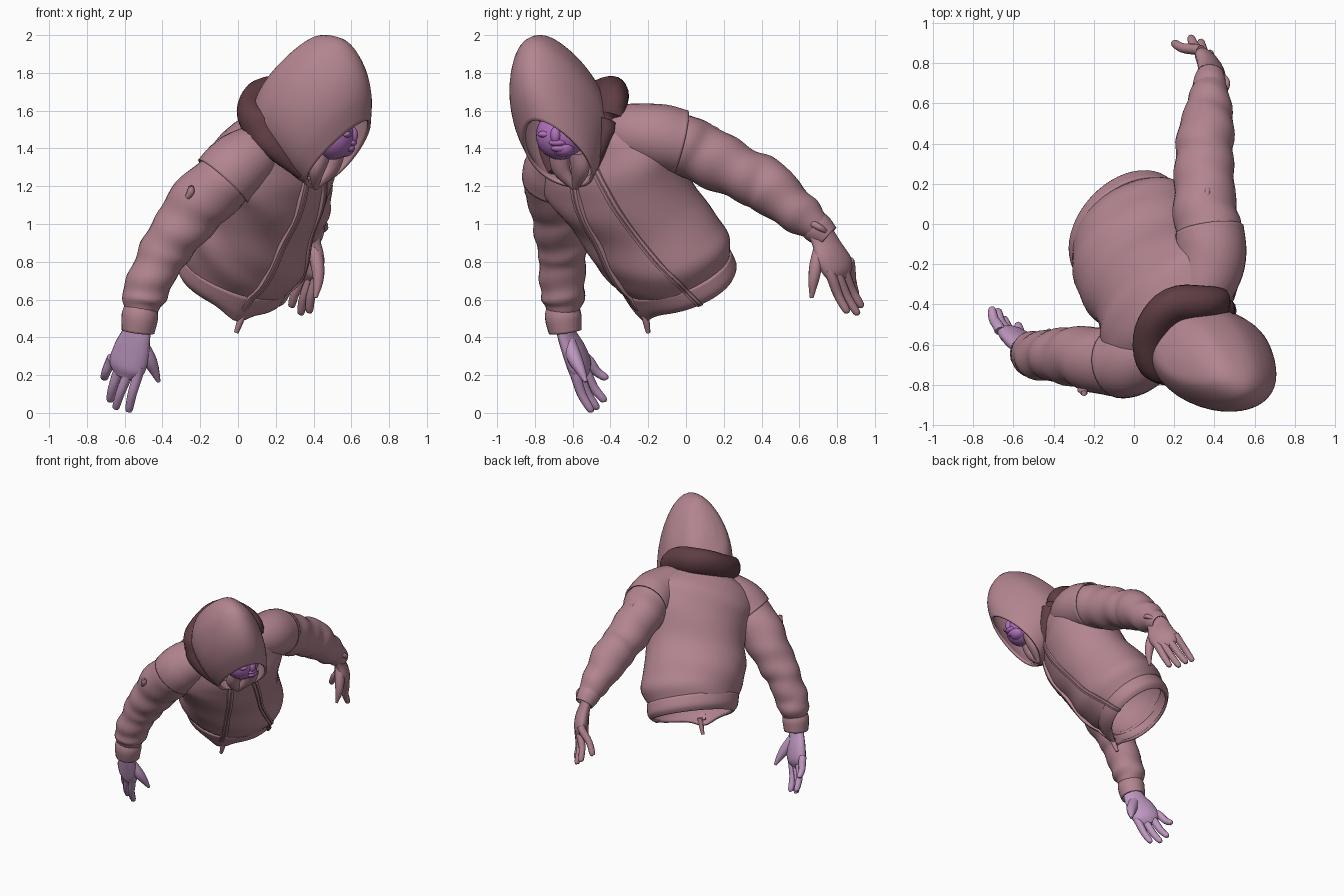
import bpy, bmesh, math
from mathutils import Vector

if "Cube" in bpy.data.objects:
    bpy.data.objects.remove(bpy.data.objects["Cube"], do_unlink=True)


def material(name, rgb):
    m = bpy.data.materials.new(name)
    m.use_nodes = True
    m.diffuse_color = (*rgb, 1)
    m.node_tree.nodes["Principled BSDF"].inputs["Base Color"].default_value = (*rgb, 1)
    return m


JACKET = material("dusty pink cloth", (.45, .235, .28))
COLLAR = material("dark maroon cloth", (.115, .048, .057))
LILAC = material("lilac skin", (.52, .31, .53))
PURPLE = material("purple skin", (.43, .16, .49))


def spline(rows, n):
    """Smooth interpolation of equal-length tuples, n steps per span."""
    out, last = [], len(rows) - 1
    for i in range(last):
        a, b, c, d = (rows[max(0, min(last, i + k))] for k in (-1, 0, 1, 2))
        for s in range(n):
            t = s / n
            out.append(tuple(.5 * (2 * q + (r - p) * t + (2 * p - 5 * q + 4 * r - s4) * t * t
                                   + (3 * q - p - 3 * r + s4) * t ** 3)
                             for p, q, r, s4 in zip(a, b, c, d)))
    return out + [tuple(rows[-1])]


def loft(name, rings, mat, start=True, end=True, shell=0):
    """Skin a list of closed rings, with optional caps or a cloth thickness."""
    bm = bmesh.new()
    vs = [[bm.verts.new(p) for p in ring] for ring in rings]
    n = len(rings[0])
    for a, b in zip(vs, vs[1:]):
        for j in range(n):
            bm.faces.new((a[j], a[(j + 1) % n], b[(j + 1) % n], b[j]))
    if start:
        bm.faces.new(vs[0])
    if end:
        bm.faces.new(vs[-1])
    bmesh.ops.recalc_face_normals(bm, faces=bm.faces)
    me = bpy.data.meshes.new(name)
    bm.to_mesh(me)
    bm.free()
    me.materials.append(mat)
    ob = bpy.data.objects.new(name, me)
    bpy.context.collection.objects.link(ob)
    if shell:
        mod = ob.modifiers.new("thickness", "SOLIDIFY")
        mod.thickness, mod.offset = shell, -1
    bpy.ops.object.select_all(action='DESELECT')
    ob.select_set(True)
    bpy.context.view_layer.objects.active = ob
    bpy.ops.object.shade_smooth_by_angle(angle=math.radians(50))
    return ob


def tube(name, rows, mat, steps=5, sides=16, wide=1, ref=(.3, .2, 1), wrinkle=0, shell=0):
    """Tube through (x, y, z, radius) rows, optionally flattened and wrinkled."""
    pts = spline(rows, steps)
    rings = []
    for i, p in enumerate(pts):
        t = (Vector(pts[min(i + 1, len(pts) - 1)][:3]) - Vector(pts[max(i - 1, 0)][:3])).normalized()
        u = Vector(ref)
        u = (u - t * u.dot(t)).normalized()
        w = t.cross(u)
        ring = []
        for k in range(sides):
            a = math.tau * k / sides
            fold = math.sin(i * .8 + 2 * math.sin(a)) + .6 * math.sin(i * .47 - 2 * a)
            r = p[3] * (1 + wrinkle * fold)
            ring.append(Vector(p[:3]) + u * math.cos(a) * r * wide + w * math.sin(a) * r)
        rings.append(ring)
    return loft(name, rings, mat, not shell, not shell, shell)


def ball(name, loc, size, mat):
    bpy.ops.mesh.primitive_uv_sphere_add(segments=24, ring_count=14, location=loc)
    ob = bpy.context.object
    ob.name, ob.scale = name, size
    ob.data.materials.append(mat)
    bpy.ops.object.shade_smooth()
    return ob


# Torso: leaning ellipses (centre, half width, half depth, roll)
FRONT = Vector((.60, -.56, -.56))
TORSO = spline([(-.03, -.05, .74, .325, .275, 0), (.015, -.10, .83, .375, .315, 0),
                (.05, -.17, .93, .385, .32, .02), (.10, -.26, 1.06, .365, .3, .08),
                (.155, -.35, 1.21, .39, .305, .15), (.185, -.415, 1.34, .42, .29, .2),
                (.22, -.46, 1.45, .36, .24, .2), (.28, -.53, 1.55, .19, .16, .15)], 6)


def on_torso(row, a, grow=0.0):
    side = Vector((.68, .73, row[5]))
    return Vector(row[:3]) + side * (row[3] + grow) * math.sin(a) + FRONT * (row[4] + grow) * math.cos(a)


def cloth(i, a):
    """Soft slanting folds."""
    return .008 * math.sin(3 * a + i * .3) * math.sin(i * .33 + 2 * math.cos(a))


loft("jacket_body", [[on_torso(r, math.tau * k / 48, cloth(i, math.tau * k / 48)) for k in range(48)]
                     for i, r in enumerate(TORSO)], JACKET, start=False, shell=.015)

# Waistband with an open bottom, dipping beside the zip
BAND = spline([(-.055, -.005, .66, .30, .25, 0), (-.045, -.02, .695, .332, .278, 0),
               (-.02, -.06, .76, .34, .288, 0)], 4)
rings = []
for i, r in enumerate(BAND):
    ring = [on_torso(r, math.tau * k / 48 - math.pi) for k in range(48)]
    for k, p in enumerate(ring):
        p.z -= .05 * (1 - i / 8) * math.exp(-((math.tau * k / 48 - math.pi + .45) / .3) ** 2)
    rings.append(ring)
loft("waistband", rings, JACKET, False, False, .02)

# Two zipper strips down the front, and the loose zip end
rows = (BAND + TORSO[3:34])[::-1]
for name, top, bottom in (("right_zip_strip", 0, -.42), ("left_zip_strip", .35, .88)):
    rings = []
    for i, r in enumerate(rows):
        a = top + (bottom - top) * i / (len(rows) - 1)
        rings.append([on_torso(r, a + da, g) for da, g in
                      ((-.06, -.01), (-.05, .014), (-.008, .016), (0, .008), (.008, .016), (.05, .014), (.06, -.01))])
    loft(name, rings, JACKET)
tube("zip_end", [(.03, -.22, .54, .02), (.01, -.21, .48, .018), (-.01, -.2, .425, .012)], JACKET, sides=8)

# Sleeves, sloping shoulders that overlap them, and cuffs
LEFT = [(.39, -.14, 1.45, .15), (.375, -.05, 1.435, .16), (.355, .06, 1.385, .16), (.35, .2, 1.315, .152),
        (.35, .33, 1.25, .143), (.355, .43, 1.2, .145), (.37, .54, 1.105, .122), (.375, .63, 1.035, .105),
        (.375, .7, .98, .075)]
RIGHT = [(0, -.68, 1.3, .15), (-.08, -.695, 1.225, .165), (-.21, -.67, 1.105, .162), (-.30, -.66, .985, .147),
         (-.375, -.655, .88, .135), (-.425, -.655, .79, .123), (-.475, -.655, .68, .12), (-.505, -.65, .6, .112),
         (-.52, -.65, .54, .085)]
for side, arm, shoulder in (
        ("left", LEFT, [(.30, -.42, 1.5, .12), (.36, -.28, 1.48, .16), (.385, -.14, 1.46, .175),
                        (.375, -.03, 1.435, .172)]),
        ("right", RIGHT, [(.17, -.57, 1.42, .12), (.07, -.64, 1.36, .16), (-.01, -.68, 1.3, .175),
                          (-.08, -.695, 1.225, .176)])):
    tube(side + "_sleeve", arm, JACKET, steps=6, sides=28, wrinkle=.03)
    tube(side + "_shoulder", shoulder, JACKET, sides=28, shell=.012, wrinkle=.01)
tube("left_cuff", [(.375, .66, 1.01, .08), (.377, .7, .975, .084), (.38, .75, .93, .068)], JACKET, shell=.012)
tube("right_cuff", [(-.512, -.65, .56, .088), (-.52, -.65, .51, .098), (-.53, -.64, .43, .088)],
     JACKET, shell=.012)
tube("left_cuff_strap", [(.40, .63, 1.0, .012), (.45, .67, 1.0, .018), (.46, .71, .98, .018), (.44, .74, .96, .012)],
     JACKET, sides=8)
tube("right_sleeve_tab", [(-.25, -.842, 1.2, .014), (-.25, -.835, 1.17, .02), (-.27, -.825, 1.14, .014)],
     JACKET, sides=8)
tube("left_sleeve_tab", [(.36, .12, 1.515, .014), (.365, .16, 1.495, .018), (.37, .19, 1.47, .012)],
     JACKET, sides=8)


# Hands: flattened palm with jointed fingers
def hand(name, mat, across, palm, fingers, thumb):
    tube(name + "_palm", palm, mat, ref=across, wide=2.1)
    for i, (a, b) in enumerate(fingers):
        a, b = Vector(a), Vector(b)
        bend = Vector(across).cross(b - a).normalized() * .012
        mid = a.lerp(b, .5) + bend
        start = a.lerp(b, -.25)
        tube(f"{name}_finger_{i + 1}", [(*start, .028), (*a, .028), (*mid, .025), (*a.lerp(b, .93), .02),
                                        (*b, .007)], mat, steps=3, sides=10)
    tube(name + "_thumb", thumb, mat, steps=3, sides=10)


hand("right_hand", LILAC, (-.88, .38, .28),
     [(-.53, -.645, .48, .036), (-.54, -.63, .41, .04), (-.565, -.59, .32, .05), (-.59, -.56, .24, .049),
      (-.605, -.55, .19, .025)],
     [((-.53, -.585, .2), (-.58, -.5, .005)), ((-.585, -.56, .2), (-.65, -.47, .02)),
      ((-.635, -.53, .22), (-.68, -.43, .06)), ((-.675, -.51, .27), (-.71, -.42, .18))],
     [(-.52, -.62, .37, .04), (-.475, -.59, .29, .04), (-.445, -.56, .23, .028), (-.42, -.53, .165, .01)])
hand("left_hand", JACKET, (-.62, .75, .2),
     [(.38, .70, .98, .036), (.38, .735, .91, .04), (.385, .77, .83, .048), (.37, .81, .76, .046),
      (.36, .83, .71, .022)],
     [((.415, .775, .71), (.375, .855, .53)), ((.385, .81, .71), (.33, .91, .52)),
      ((.35, .845, .73), (.28, .93, .56)), ((.305, .87, .77), (.195, .9, .62))],
     [(.4, .72, .89, .038), (.42, .69, .79, .036), (.425, .675, .7, .028), (.41, .665, .61, .01)])

# Hood: tilted egg sections from the face opening back to the crown
SIDE, UP = Vector((.5, .87, 0)), Vector((.58, -.42, .71))
HOOD = spline([(.54, -.69, 1.37, .18, .25), (.505, -.705, 1.47, .215, .315), (.45, -.7, 1.57, .235, .36),
               (.375, -.675, 1.665, .235, .385), (.315, -.655, 1.735, .205, .36), (.265, -.64, 1.81, .145, .26),
               (.25, -.63, 1.84, .07, .11), (.245, -.625, 1.845, .01, .01)], 5)
rings = []
for r in HOOD:
    ring = []
    for k in range(40):
        a = math.tau * k / 40
        taper = 1 - .2 * math.sin(a)
        ring.append(Vector(r[:3]) + SIDE * r[3] * taper * math.cos(a) + UP * r[4] * math.sin(a))
    rings.append(ring)
loft("hood", rings, JACKET, start=False, shell=.018)

# Thick folded collar behind the hood
tube("collar_roll", [(.34, -.7, 1.27, .03), (.2, -.73, 1.41, .065), (.11, -.69, 1.52, .086), (.1, -.53, 1.61, .092),
                     (.2, -.41, 1.675, .092), (.36, -.4, 1.63, .088), (.43, -.43, 1.5, .065),
                     (.45, -.5, 1.3, .035)],
     COLLAR, sides=20, ref=(-.4, .3, 1), wide=1.25, wrinkle=.03)

# Collar points under the chin
for name, x, y in (("right_collar_point", .40, -.67), ("left_collar_point", .47, -.57)):
    tube(name, [(x + .05, y, 1.38, .045), (x + .02, y + .01, 1.29, .04), (.41, -.59, 1.19, .012)],
         JACKET, sides=10, ref=(.5, .87, 0), wide=1.3)

# Face inside the hood
ball("face", (.5, -.665, 1.47), (.12, .13, .13), PURPLE)
ball("nose", (.605, -.69, 1.47), (.03, .028, .045), PURPLE)
ball("chin", (.56, -.65, 1.4), (.055, .06, .045), PURPLE)
for name, x, y, z in (("upper_lip", .6, -.68, 1.43), ("lower_lip", .59, -.67, 1.4),
                      ("right_cheek", .57, -.74, 1.475), ("left_cheek", .595, -.6, 1.475)):
    ball(name, (x, y, z), (.03, .045, .02), PURPLE)
